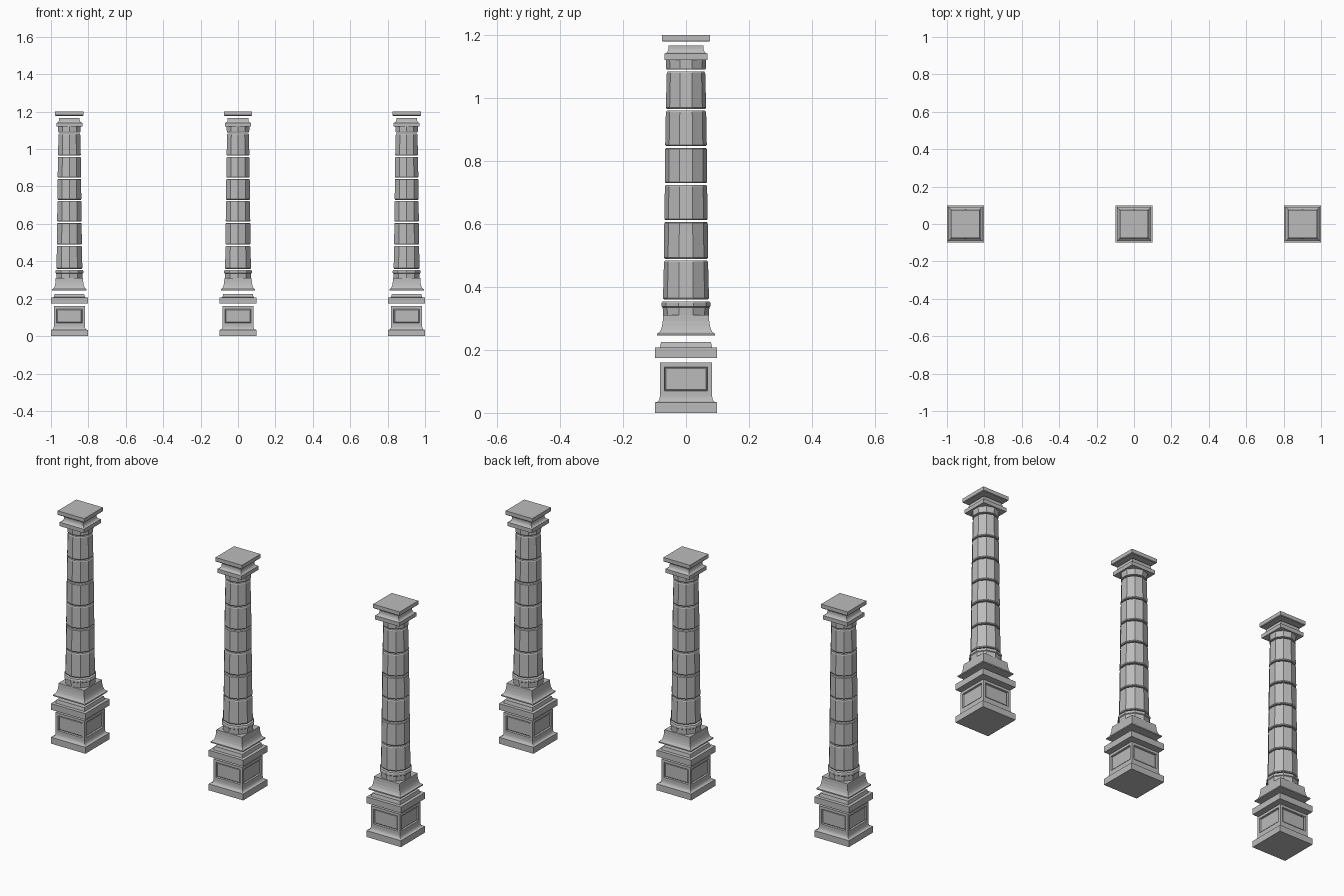
import bpy, bmesh, math

old = bpy.data.objects.get("Cube")
if old:
    bpy.data.objects.remove(old, do_unlink=True)

stone = bpy.data.materials.new("grey_stone")
stone.use_nodes = True
stone.diffuse_color = (0.5, 0.5, 0.5, 1)
bsdf = next(n for n in stone.node_tree.nodes if n.type == 'BSDF_PRINCIPLED')
bsdf.inputs["Base Color"].default_value = (0.5, 0.5, 0.5, 1)
bsdf.inputs["Roughness"].default_value = 0.8

BASE = 0.0985
SPACING = 1 - BASE
SIDES = 10
columns = (("right", -SPACING), ("middle", 0), ("left", SPACING))


def loft(profile, sides):
    """Closed solid from (half width, height) pairs; four sides gives a square plan."""
    bm = bmesh.new()
    turn = math.pi / sides
    scale = math.sqrt(2) if sides == 4 else 1
    rings = []
    for half, z in profile:
        rings.append([bm.verts.new((half * scale * math.cos(turn + i * 2 * turn),
                                    half * scale * math.sin(turn + i * 2 * turn), z))
                      for i in range(sides)])
    for low, high in zip(rings, rings[1:]):
        for i in range(sides):
            j = (i + 1) % sides
            bm.faces.new((low[i], low[j], high[j], high[i]))
    bm.faces.new(rings[0][::-1])
    bm.faces.new(rings[-1])
    bm.normal_update()
    return bm


def place(name, bm):
    """Put one copy of the part on every column."""
    mesh = bpy.data.meshes.new(name)
    bm.to_mesh(mesh)
    bm.free()
    mesh.materials.append(stone)
    for side, x in columns:
        ob = bpy.data.objects.new(f"{side}_{name}", mesh)
        ob.location.x = x
        bpy.context.collection.objects.link(ob)


def cove(r0, z0, r1, z1, steps=5):
    """Concave quarter curve, flat at the wide end and upright at the narrow end."""
    return [(r0 + (r1 - r0) * math.sin(a), z1 - (z1 - z0) * math.cos(a))
            for a in (i * math.pi / 2 / steps for i in range(steps + 1))]


# Pedestal with a recessed panel on each side
pedestal = loft([(BASE, 0), (BASE, 0.033)] + cove(0.092, 0.035, 0.083, 0.055)
                + [(0.083, 0.16)], 4)
panels = [f for f in pedestal.faces
          if abs(f.normal.z) < 0.1 and f.calc_center_median().z > 0.09]
bmesh.ops.inset_individual(pedestal, faces=panels, thickness=0.02)
bmesh.ops.inset_individual(pedestal, faces=panels, thickness=0.003, depth=-0.008)
bmesh.ops.inset_individual(pedestal, faces=panels, thickness=0.005, depth=0.003)
place("pedestal", pedestal)

# Stepped slab and flared foot
place("pedestal_cap", loft([(BASE, 0.175), (BASE, 0.207), (0.083, 0.208),
                            (0.079, 0.225)], 4))
place("flared_foot", loft([(0.092, 0.245), (0.092, 0.251)]
                          + cove(0.089, 0.253, 0.073, 0.31), 4))

# Round rings under the shaft
place("base_ring", loft([(0.073, 0.308), (0.074, 0.335), (0.078, 0.338),
                         (0.078, 0.348), (0.075, 0.353)], SIDES))

# Shaft drums, tapering upwards
joints = [0.357, 0.486, 0.609, 0.726, 0.844, 0.962, 1.086]
radii = [0.073, 0.070, 0.069, 0.067, 0.066, 0.064, 0.061]
for k in range(len(joints) - 1):
    low, high = joints[k] + 0.003, joints[k + 1] - 0.003
    r0, r1 = radii[k], radii[k + 1]
    place(f"drum_{k + 1}", loft([(r0 - 0.003, low), (r0, low + 0.004),
                                 (r1, high - 0.004), (r1 - 0.003, high)], SIDES))

# Neck, capital and top slab
place("neck", loft([(0.061, 1.09), (0.063, 1.094), (0.064, 1.121)], SIDES))
place("capital", loft([(0.069, 1.12), (0.069, 1.14)]
                      + cove(0.067, 1.141, 0.055, 1.16) + [(0.055, 1.166)], 4))
place("top_slab", loft([(0.073, 1.178), (0.076, 1.181), (0.076, 1.2)], 4))
